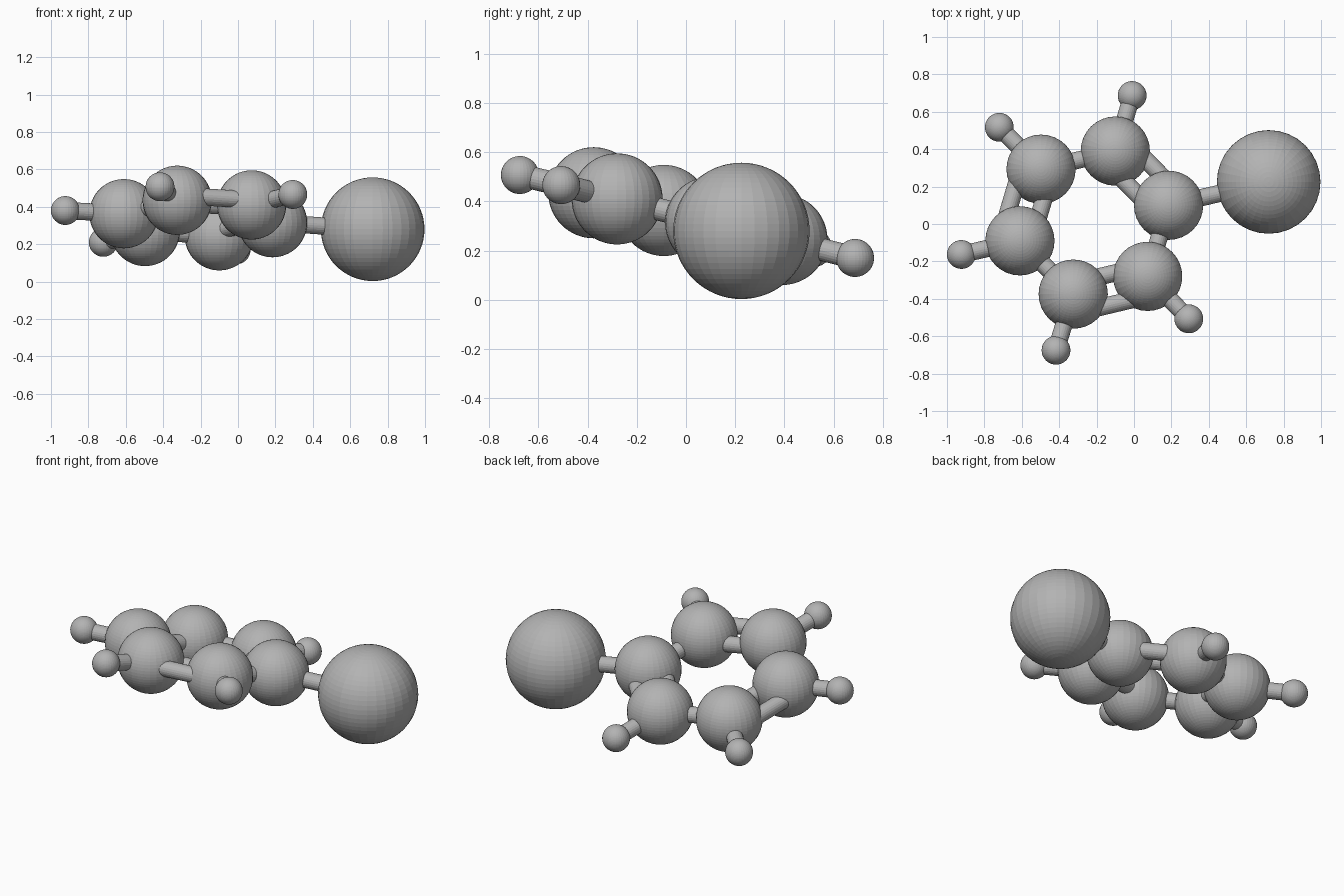
import bpy
from mathutils import Vector

cube = bpy.data.objects.get("Cube")
if cube:
    bpy.data.objects.remove(cube, do_unlink=True)

GREY = (0.45, 0.45, 0.45, 1)
grey = bpy.data.materials.new("matte grey")
grey.use_nodes = True
grey.diffuse_color = GREY
grey.node_tree.nodes["Principled BSDF"].inputs["Base Color"].default_value = GREY

ROD = 0.046


def ball(name, centre, radius):
    bpy.ops.mesh.primitive_uv_sphere_add(segments=32, ring_count=32, radius=radius, location=centre)
    bpy.context.object.name = name
    bpy.context.object.data.materials.append(grey)


def rod(name, a, b):
    axis = b - a
    bpy.ops.mesh.primitive_cylinder_add(vertices=24, radius=ROD, depth=axis.length, location=(a + b) / 2)
    obj = bpy.context.object
    obj.name = name
    obj.rotation_mode = 'QUATERNION'
    obj.rotation_quaternion = axis.to_track_quat('Z', 'Y')
    obj.data.materials.append(grey)


# Ring of six medium balls, and the ball hanging outside each one
ring = [Vector(p) for p in ((0.185, 0.10, 0.315), (-0.10, 0.39, 0.245), (-0.497, 0.293, 0.268),
                            (-0.61, -0.09, 0.363), (-0.325, -0.375, 0.435), (0.073, -0.28, 0.41))]
outer = [Vector(p) for p in ((0.72, 0.225, 0.28), (-0.01, 0.687, 0.17), (-0.72, 0.517, 0.21),
                             (-0.923, -0.163, 0.38), (-0.417, -0.675, 0.507), (0.293, -0.507, 0.466))]
for i, (c, o) in enumerate(zip(ring, outer)):
    ball(f"ring_ball_{i + 1}", c, 0.185)
    ball("large_ball" if i == 0 else f"small_ball_{i}", o, 0.277 if i == 0 else 0.077)
    rod(f"spoke_rod_{i + 1}", c, o)

# Ring rods alternate between double and single
middle = sum(ring, Vector()) / 6
offsets = {0: (0.085, -0.08), 2: (0.105, -0.06), 4: (0.105, -0.06)}
for i, a in enumerate(ring):
    b = ring[(i + 1) % 6]
    axis = (b - a).normalized()
    out = (a + b) / 2 - middle
    out = (out - axis * out.dot(axis)).normalized()
    for j, d in enumerate(offsets.get(i, (0,))):
        rod(f"ring_rod_{i + 1}_{j + 1}", a + out * d, b + out * d)
